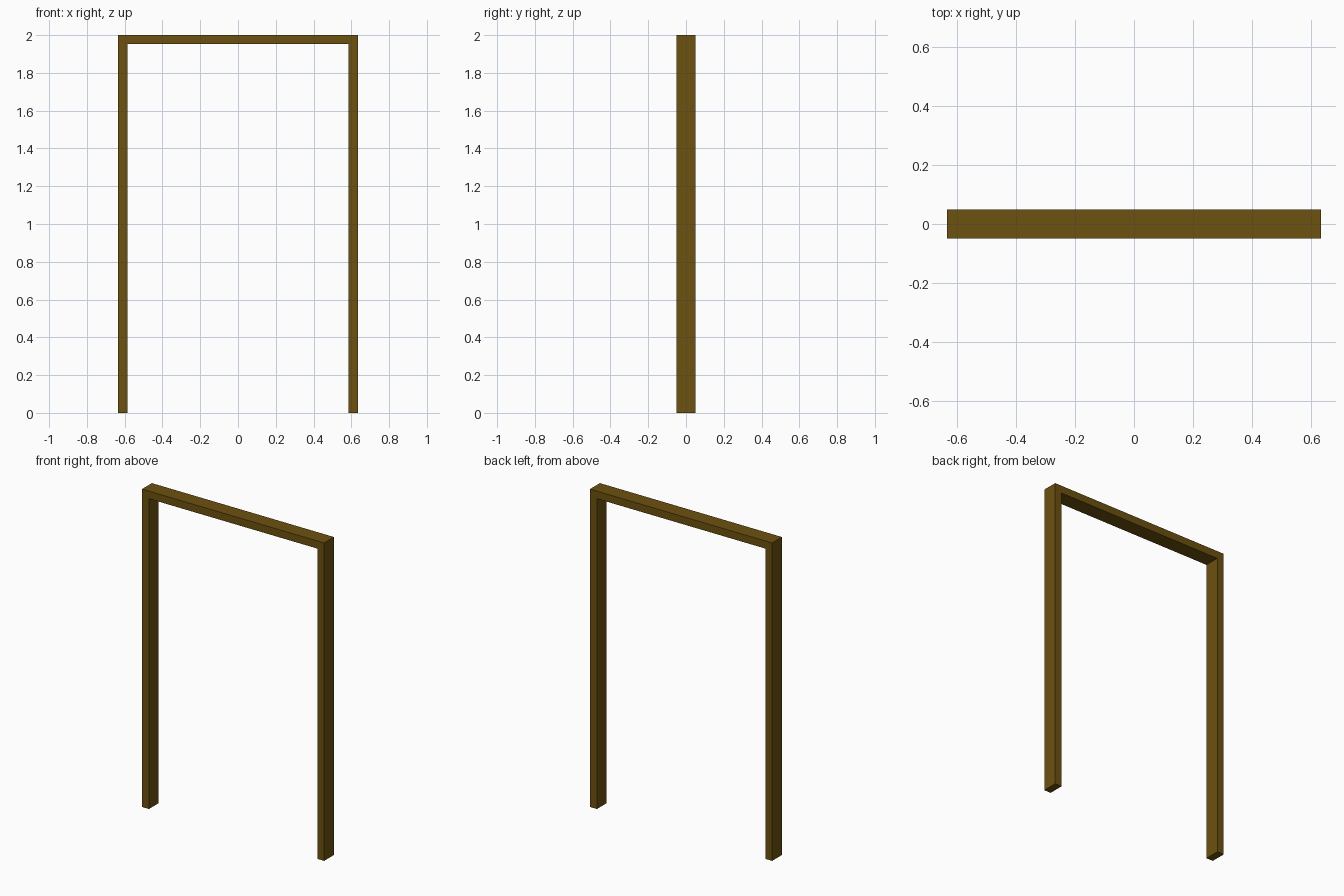
import bpy, bmesh

if "Cube" in bpy.data.objects:
    bpy.data.objects.remove(bpy.data.objects["Cube"])

W, T, D, H = 0.634, 0.048, 0.049, 2.0  # half width, board thickness, half depth, height

# U-shaped frame outline, seen from the front
right = [(W - T, H - T), (W - T, 0), (W, 0), (W, H)]
outline = right + [(-x, z) for x, z in reversed(right)]

bm = bmesh.new()
verts = [bm.verts.new((x, -D, z)) for x, z in outline]
# left leg, right leg and head board share corner edges (mitred joints)
for i in range(3):
    bm.faces.new([verts[k] for k in ((0, 1, 2, 3), (0, 3, 4, 7), (7, 4, 5, 6))[i]])
# extrude the profile to the full depth
geom = bmesh.ops.extrude_face_region(bm, geom=bm.faces[:])["geom"]
moved = [g for g in geom if isinstance(g, bmesh.types.BMVert)]
bmesh.ops.translate(bm, verts=moved, vec=(0, 2 * D, 0))
# extrusion keeps the front cap only if needed, so make sure it is closed
edges = [e for e in bm.edges if e.is_boundary]
if edges:
    bmesh.ops.holes_fill(bm, edges=edges)
bmesh.ops.recalc_face_normals(bm, faces=bm.faces[:])

mesh = bpy.data.meshes.new("door_frame")
bm.to_mesh(mesh)
bm.free()
frame = bpy.data.objects.new("door_frame", mesh)
bpy.context.collection.objects.link(frame)

# brown wood
wood = bpy.data.materials.new("brown_wood")
wood.diffuse_color = (0.15, 0.083, 0.005, 1)
wood.use_nodes = True
wood.node_tree.nodes["Principled BSDF"].inputs["Base Color"].default_value = wood.diffuse_color
mesh.materials.append(wood)
